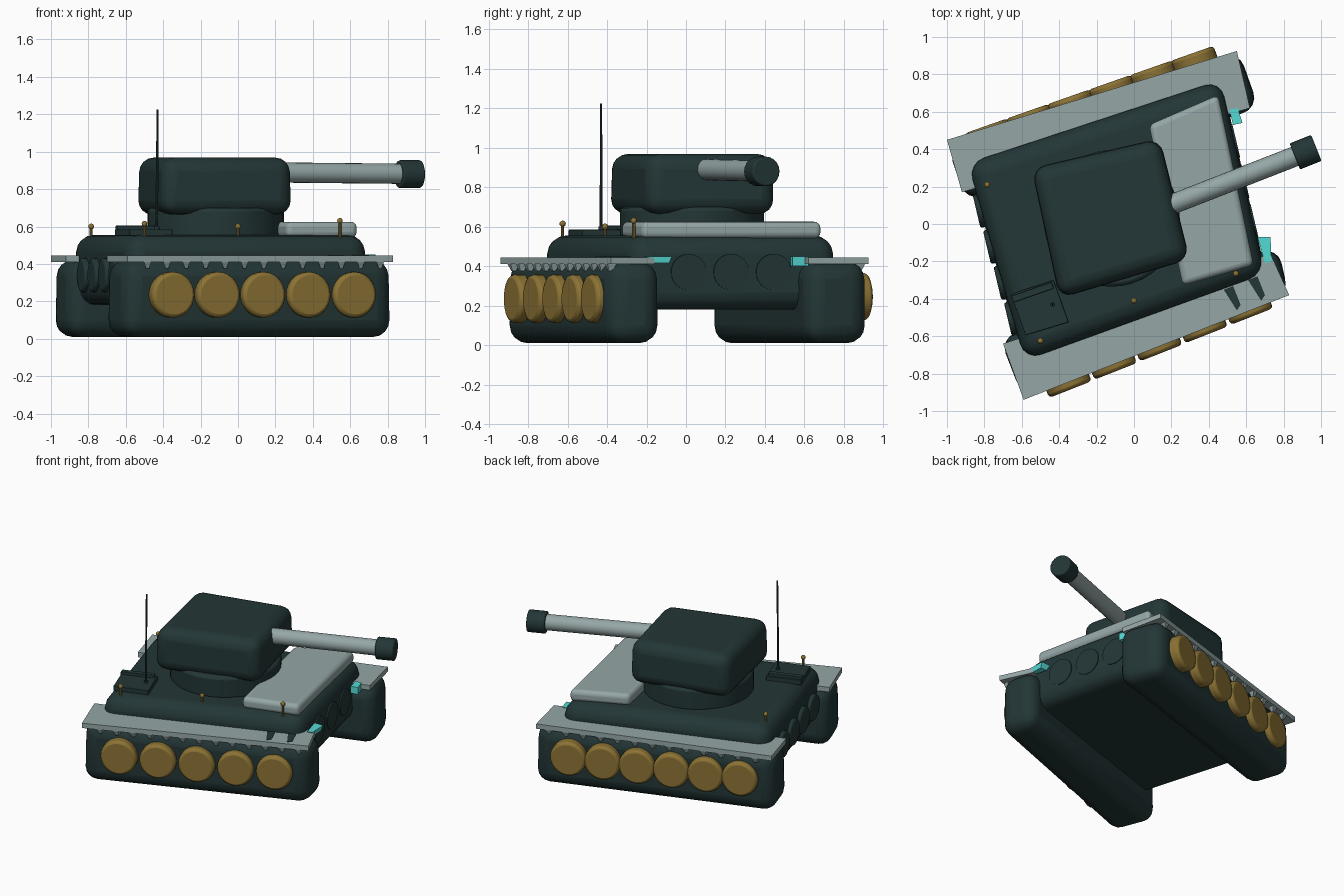
import bpy, bmesh, math
from mathutils import Vector

cube = bpy.data.objects.get("Cube")
if cube:
    bpy.data.objects.remove(cube, do_unlink=True)


def material(name, r, g, b):
    m = bpy.data.materials.new(name)
    m.use_nodes = True
    m.diffuse_color = (r, g, b, 1)
    m.node_tree.nodes["Principled BSDF"].inputs["Base Color"].default_value = (r, g, b, 1)
    return m


DARK = material("dark teal", 0.017, 0.037, 0.037)
GREY = material("pale grey", 0.30, 0.38, 0.38)
GOLD = material("old gold", 0.26, 0.17, 0.035)
CYAN = material("bright cyan", 0.09, 0.70, 0.66)


def finish(name, bm, mat, bevel=0, segments=4):
    bmesh.ops.recalc_face_normals(bm, faces=bm.faces)
    mesh = bpy.data.meshes.new(name)
    bm.to_mesh(mesh)
    bm.free()
    mesh.materials.append(mat)
    ob = bpy.data.objects.new(name, mesh)
    bpy.context.collection.objects.link(ob)
    if bevel:
        mod = ob.modifiers.new("rounding", 'BEVEL')
        mod.width, mod.segments = bevel, segments
        mod.angle_limit = math.radians(40)
    bpy.ops.object.select_all(action='DESELECT')
    ob.select_set(True)
    bpy.context.view_layer.objects.active = ob
    bpy.ops.object.shade_smooth_by_angle(angle=math.radians(35))
    return ob


def slab(name, corners, z0, z1, mat, bevel=0, top=1.0, bottom=1.0):
    """Upright prism over a ground outline, with optional taper."""
    bm = bmesh.new()
    pts = [Vector((x, y, 0)) for x, y in corners]
    mid = sum(pts, Vector()) / len(pts)
    rings = [[bm.verts.new(mid + (p - mid) * s + Vector((0, 0, z))) for p in pts]
             for z, s in ((z0, bottom), (z1, top))]
    bm.faces.new(rings[0][::-1])
    bm.faces.new(rings[1])
    n = len(pts)
    for i in range(n):
        j = (i + 1) % n
        bm.faces.new((rings[0][i], rings[0][j], rings[1][j], rings[1][i]))
    return finish(name, bm, mat, bevel)


def rod(name, start, end, r, mat, sides=24, bevel=0, r2=None):
    """Cylinder or cone between two points."""
    a, b = Vector(start), Vector(end)
    bm = bmesh.new()
    bmesh.ops.create_cone(bm, cap_ends=True, segments=sides, radius1=r,
                          radius2=r if r2 is None else r2, depth=(b - a).length)
    ob = finish(name, bm, mat, bevel, 2)
    ob.rotation_mode = 'QUATERNION'
    ob.rotation_quaternion = (b - a).to_track_quat('Z', 'Y')
    ob.location = (a + b) / 2
    return ob


def along(a, b, t):
    return Vector(a).lerp(Vector(b), t)


# Hull
hull = [(-0.90, 0.33), (-0.59, -0.74), (0.71, -0.27), (0.47, 0.78)]
slab("hull", hull, 0.18, 0.555, DARK, 0.09, top=0.98)
slab("front_deck_plate", [(0.08, 0.53), (0.26, -0.33), (0.64, -0.22), (0.45, 0.69)],
     0.54, 0.625, GREY, 0.03)

# Tracks
slab("right_track", [(-0.72, -0.61), (-0.60, -0.92), (0.83, -0.38), (0.77, -0.12)],
     0.01, 0.425, DARK, 0.09, top=0.99)
slab("left_track", [(-1.0, 0.42), (-0.90, 0.12), (0.67, 0.62), (0.56, 0.93)],
     0.01, 0.425, DARK, 0.09, top=0.99)

# Fenders with the small brackets hanging from their outer edges
sides = {
    "right": ([(-0.70, -0.64), (-0.59, -0.94), (0.83, -0.38), (0.73, -0.16)], 1, 2, 1),
    "left": ([(-1.0, 0.45), (-0.92, 0.17), (0.62, 0.62), (0.55, 0.925)], 0, 3, -1),
}
for side, (outline, i, j, inward) in sides.items():
    slab(side + "_fender", outline, 0.41, 0.445, GREY)
    for k in range(13):
        p = along(outline[i], outline[j], 0.06 + k * 0.073)
        q = along(outline[i], outline[j], 0.09 + k * 0.073)
        step = Vector((0, 0.05 * inward))
        slab(f"{side}_fender_bracket_{k + 1}", [p, q, q + step, p + step],
             0.375, 0.415, GREY, bottom=0.35)

# Openings in the right fender
for k, x in enumerate((0.52, 0.65)):
    y = 0.4 * x - 0.59
    slab(f"fender_opening_{k + 1}", [(x - 0.04, y + 0.03), (x + 0.03, y - 0.08),
         (x + 0.05, y - 0.05), (x + 0.01, y + 0.05)], 0.443, 0.448, DARK)

# Road wheels
right_dir = Vector((math.sin(0.375), -math.cos(0.375), 0))
left_dir = Vector((-math.sin(0.338), math.cos(0.338), 0))
rows = {
    "right": (5, (-0.34, -0.885, 0.235), (0.63, -0.495, 0.235), right_dir),
    "left": (6, (-0.79, 0.525, 0.245), (0.31, 0.912, 0.245), left_dir),
}
for side, (count, a, b, out) in rows.items():
    for k in range(count):
        face = along(a, b, k / (count - 1))
        rod(f"{side}_wheel_{k + 1}", face - out * 0.13, face, 0.122, GOLD, 28, 0.018)

# Round ports on the front and rear of the hull
front_dir = Vector((0.973, 0.23, 0))
for k, t in enumerate((0.27, 0.475, 0.68)):
    p = along((0.704, -0.27, 0.37), (0.464, 0.78, 0.37), t)
    rod(f"front_port_{k + 1}", p - front_dir * 0.04, p + front_dir * 0.006, 0.092, DARK)
for k, t in enumerate((0.24, 0.42, 0.6, 0.78)):
    p = along((-0.892, 0.33, 0.34), (-0.582, -0.74, 0.34), t)
    rod(f"rear_port_{k + 1}", p + front_dir * 0.05, p - front_dir * 0.025, 0.092, DARK,
        24, 0.012)

# Headlights
slab("left_headlight", [(0.51, 0.61), (0.53, 0.53), (0.58, 0.54), (0.555, 0.62)],
     0.40, 0.45, CYAN)
slab("right_headlight", [(0.66, -0.07), (0.70, -0.21), (0.735, -0.20), (0.73, -0.07)],
     0.415, 0.45, CYAN, bottom=0.75)

# Turret and gun
rod("turret_ring", (-0.12, 0.03, 0.54), (-0.12, 0.03, 0.70), 0.365, DARK, 40, 0.02)
slab("turret", [(-0.55, 0.30), (-0.40, -0.40), (0.30, -0.19), (0.14, 0.46)],
     0.665, 0.968, DARK, 0.075, top=0.98)
rod("gun_barrel", (0.10, 0.065, 0.89), (0.89, 0.373, 0.882), 0.054, GREY, 20)
rod("muzzle", (0.86, 0.361, 0.88), (0.975, 0.407, 0.88), 0.075, DARK, 20, 0.008)

# Rear hatch and aerial
slab("rear_hatch", [(-0.66, -0.375), (-0.58, -0.595), (-0.35, -0.525), (-0.43, -0.30)],
     0.55, 0.585, DARK, 0.004)
slab("hatch_hinge", [(-0.655, -0.385), (-0.645, -0.42), (-0.43, -0.345), (-0.44, -0.31)],
     0.57, 0.605, DARK, 0.004)
rod("aerial_base", (-0.435, -0.43, 0.58), (-0.435, -0.43, 0.60), 0.014, DARK, 12)
rod("aerial", (-0.435, -0.43, 0.58), (-0.43, -0.43, 1.225), 0.008, DARK, 8, r2=0.005)

# Small deck fittings
fittings = [(-0.785, 0.21, 0.60), (-0.50, -0.625, 0.615), (0.0, -0.41, 0.60),
            (0.545, -0.265, 0.63)]
for k, (x, y, z) in enumerate(fittings):
    rod(f"fitting_stem_{k + 1}", (x, y, 0.52), (x, y, z), 0.008, GOLD, 8)
    bm = bmesh.new()
    bmesh.ops.create_uvsphere(bm, u_segments=10, v_segments=6, radius=0.016)
    knob = finish(f"fitting_knob_{k + 1}", bm, GOLD)
    knob.location = (x, y, z)
